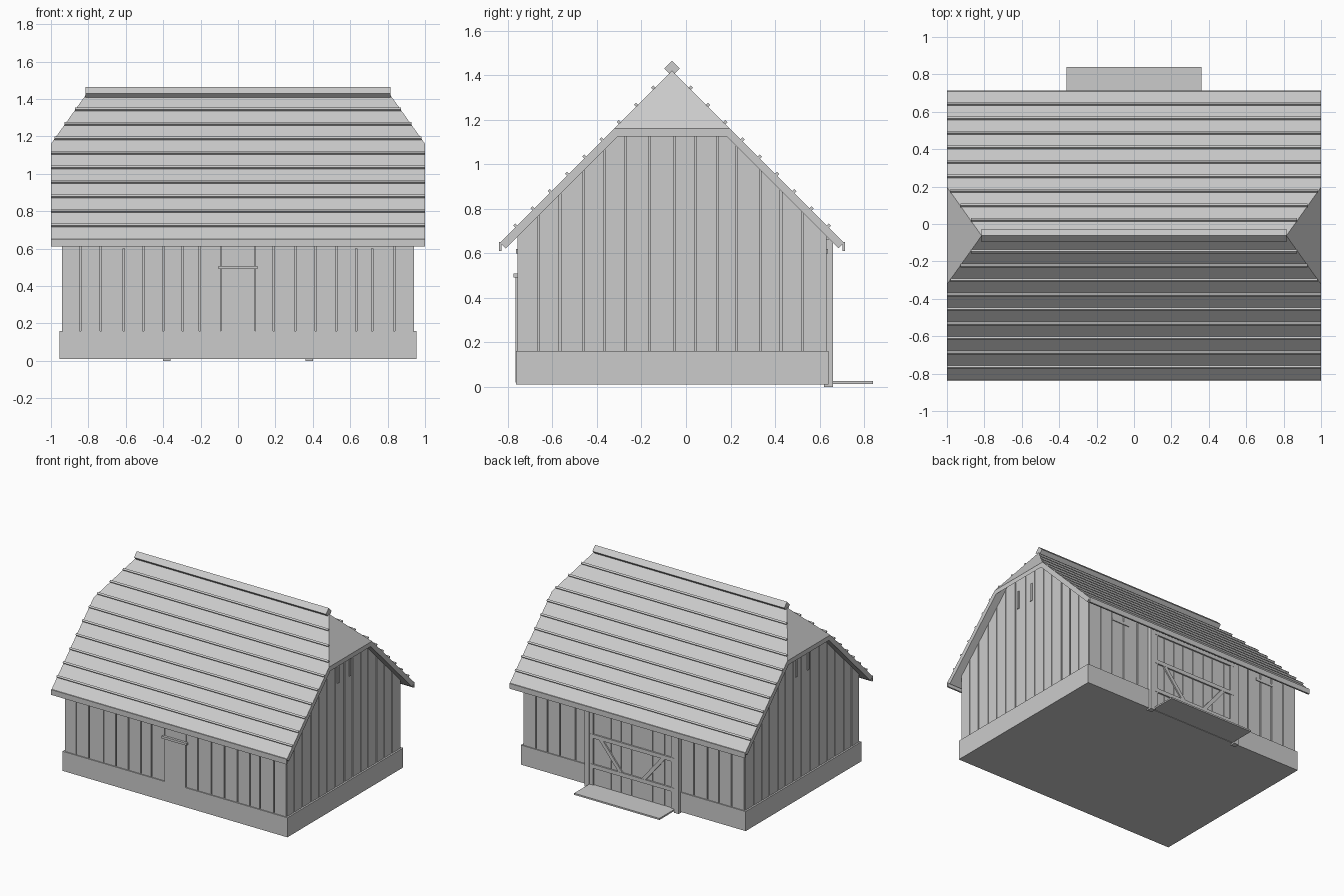
import bpy, bmesh, math, random
from mathutils import Matrix

if "Cube" in bpy.data.objects:
    bpy.data.objects.remove(bpy.data.objects["Cube"])

random.seed(4)
YC = -0.0625          # ridge line
RIDGE, HIP = 1.42, 1.16
RUN = 0.26 / 0.185    # hip steepness


def finish(bm, name):
    bmesh.ops.recalc_face_normals(bm, faces=bm.faces)
    me = bpy.data.meshes.new(name)
    bm.to_mesh(me)
    bm.free()
    ob = bpy.data.objects.new(name, me)
    bpy.context.collection.objects.link(ob)
    return ob


def add_box(bm, x0, x1, y0, y1, z0, z1):
    m = Matrix.Translation(((x0 + x1) / 2, (y0 + y1) / 2, (z0 + z1) / 2))
    m = m @ Matrix.Diagonal((x1 - x0, y1 - y0, z1 - z0, 1))
    bmesh.ops.create_cube(bm, size=1, matrix=m)


def boxes(name, *dims):
    bm = bmesh.new()
    for d in dims:
        add_box(bm, *d)
    return finish(bm, name)


def add_prism(bm, pts, x0, x1):
    """Extrude a (y, z) profile along x."""
    a = [bm.verts.new((x0, y, z)) for y, z in pts]
    b = [bm.verts.new((x1, y, z)) for y, z in pts]
    bm.faces.new(a)
    bm.faces.new(b[::-1])
    for i in range(len(pts)):
        j = (i + 1) % len(pts)
        bm.faces.new((a[i], a[j], b[j], b[i]))


def splits(lo, hi, step):
    """Uneven board edges between lo and hi."""
    n = round((hi - lo) / step)
    mid = [lo + (hi - lo) * (i + random.uniform(-0.12, 0.12)) / n for i in range(1, n)]
    return [lo] + mid + [hi]


def under(y):
    return min(1.215, 1.38 - abs(y - YC))


# Base plinth
boxes("base_plinth", (-0.955, 0.955, -0.765, 0.64, 0.01, 0.16))

# Inner wall core
bm = bmesh.new()
ys = [-0.747, YC - 0.165, YC + 0.165, 0.622]
add_prism(bm, [(ys[0], 0.1)] + [(y, under(y)) for y in ys] + [(ys[3], 0.1)], -0.932, 0.932)
finish(bm, "wall_core")

# Gable boards, tops following the roof
bm = bmesh.new()
edges = splits(-0.755, 0.63, 0.1)
for y0, y1 in zip(edges, edges[1:]):
    a, b = y0 + 0.004, y1 - 0.004
    for s in (-1, 1):
        add_prism(bm, [(a, 0.15), (b, 0.15), (b, under(b)), (a, under(a))], s * 0.926, s * 0.942)
finish(bm, "gable_boards")

# Long wall boards, leaving room for the doors
bm = bmesh.new()
for lo, hi, y0, y1 in ((-0.94, -0.09, -0.757, -0.74), (0.09, 0.94, -0.757, -0.74),
                       (-0.94, -0.4, 0.615, 0.632), (0.4, 0.94, 0.615, 0.632)):
    edges = splits(lo, hi, 0.1)
    for a, b in zip(edges, edges[1:]):
        add_box(bm, a + 0.004, b - 0.004, y0, y1, 0.15, 0.685)
add_box(bm, -0.09, 0.09, -0.757, -0.74, 0.48, 0.685)
finish(bm, "long_wall_boards")

# Front door and lintel
boxes("front_door", (-0.09, 0.09, -0.766, -0.74, 0.02, 0.495))
boxes("front_lintel", (-0.105, 0.105, -0.776, -0.74, 0.49, 0.508))

# Narrow vents under the eaves and in the gables
bm = bmesh.new()
for s in (-1, 1):
    for y0, y1 in ((-0.763, -0.745), (0.62, 0.638)):
        add_box(bm, s * 0.655 - 0.075, s * 0.655 + 0.075, y0, y1, 0.6, 0.62)
    for y in (-0.133, 0.01):
        add_box(bm, s * 0.94 - 0.008, s * 0.94 + 0.008, y - 0.009, y + 0.009, 0.95, 1.09)
finish(bm, "vents")

# Barn gate boards
bm = bmesh.new()
edges = splits(-0.36, 0.36, 0.09)
add_box(bm, -0.36, 0.36, 0.6, 0.641, 0.02, 0.685)
for a, b in zip(edges, edges[1:]):
    add_box(bm, a + 0.003, b - 0.003, 0.63, 0.646, 0.02, 0.68)
finish(bm, "gate_boards")

# Gate rails and stiles
boxes("gate_frame",
      *[(-0.36, 0.36, 0.64, 0.657, z - 0.015, z + 0.015) for z in (0.17, 0.4, 0.63)],
      *[(s * 0.345 - 0.015, s * 0.345 + 0.015, 0.64, 0.655, 0.02, 0.66) for s in (-1, 1)])

# Gate braces
bm = bmesh.new()
for s in (-1, 1):
    dx, dz = s * 0.18, 0.22
    m = (Matrix.Translation((s * 0.18, 0.647, 0.285))
         @ Matrix.Rotation(math.atan2(dx, dz), 4, 'Y')
         @ Matrix.Diagonal((0.028, 0.018, math.hypot(dx, dz), 1)))
    bmesh.ops.create_cube(bm, size=1, matrix=m)
finish(bm, "gate_braces")

# Gate posts and ramp
boxes("gate_posts", *[(s * 0.38 - 0.02, s * 0.38 + 0.02, 0.62, 0.66, 0, 0.665) for s in (-1, 1)])
boxes("ramp", (-0.362, 0.362, 0.63, 0.84, 0.013, 0.025))

# Half-hipped roof shell
bm = bmesh.new()


def roof_layer(rx, rz, hy, hz, ey, ez):
    v = {}
    for s in (-1, 1):
        v[s] = bm.verts.new((s * rx, YC, rz))
        for t in (-1, 1):
            v[s, t, 'h'] = bm.verts.new((s, YC + t * hy, hz))
            v[s, t, 'e'] = bm.verts.new((s, YC + t * ey, ez))
    for t in (-1, 1):
        bm.faces.new((v[-1], v[1], v[1, t, 'h'], v[1, t, 'e'], v[-1, t, 'e'], v[-1, t, 'h']))
    for s in (-1, 1):
        bm.faces.new((v[s], v[s, -1, 'h'], v[s, 1, 'h']))
    return v


top = roof_layer(0.815, RIDGE, 0.26, HIP, 0.7725, 0.6475)
low = roof_layer(0.826, 1.37, 0.245, 1.125, 0.7475, 0.6225)
rim = [(1, -1, 'e'), (1, -1, 'h'), (1, 1, 'h'), (1, 1, 'e'),
       (-1, 1, 'e'), (-1, 1, 'h'), (-1, -1, 'h'), (-1, -1, 'e')]
for a, b in zip(rim, rim[1:] + rim[:1]):
    bm.faces.new((top[a], top[b], low[b], low[a]))
finish(bm, "roof")

# Roof battens, shortened along the hip
bm = bmesh.new()
for i in range(9):
    d = 0.7 - i * 0.0775
    z = RIDGE - d
    half = min(1.0, 1 - (z - HIP) / RUN)
    for t in (-1, 1):
        m = (Matrix.Translation((0, YC + t * (d + 0.004), z + 0.004))
             @ Matrix.Rotation(math.radians(45), 4, 'X')
             @ Matrix.Diagonal((2 * half, 0.014, 0.014, 1)))
        bmesh.ops.create_cube(bm, size=1, matrix=m)
finish(bm, "roof_battens")

# Eave fascias and ridge beam
boxes("eave_fascias", (-1, 1, -0.84, -0.828, 0.61, 0.65), (-1, 1, 0.703, 0.715, 0.61, 0.65))
bm = bmesh.new()
add_prism(bm, [(YC, 1.395), (YC + 0.035, 1.43), (YC, 1.465), (YC - 0.035, 1.43)], -0.815, 0.815)
finish(bm, "ridge_beam")
